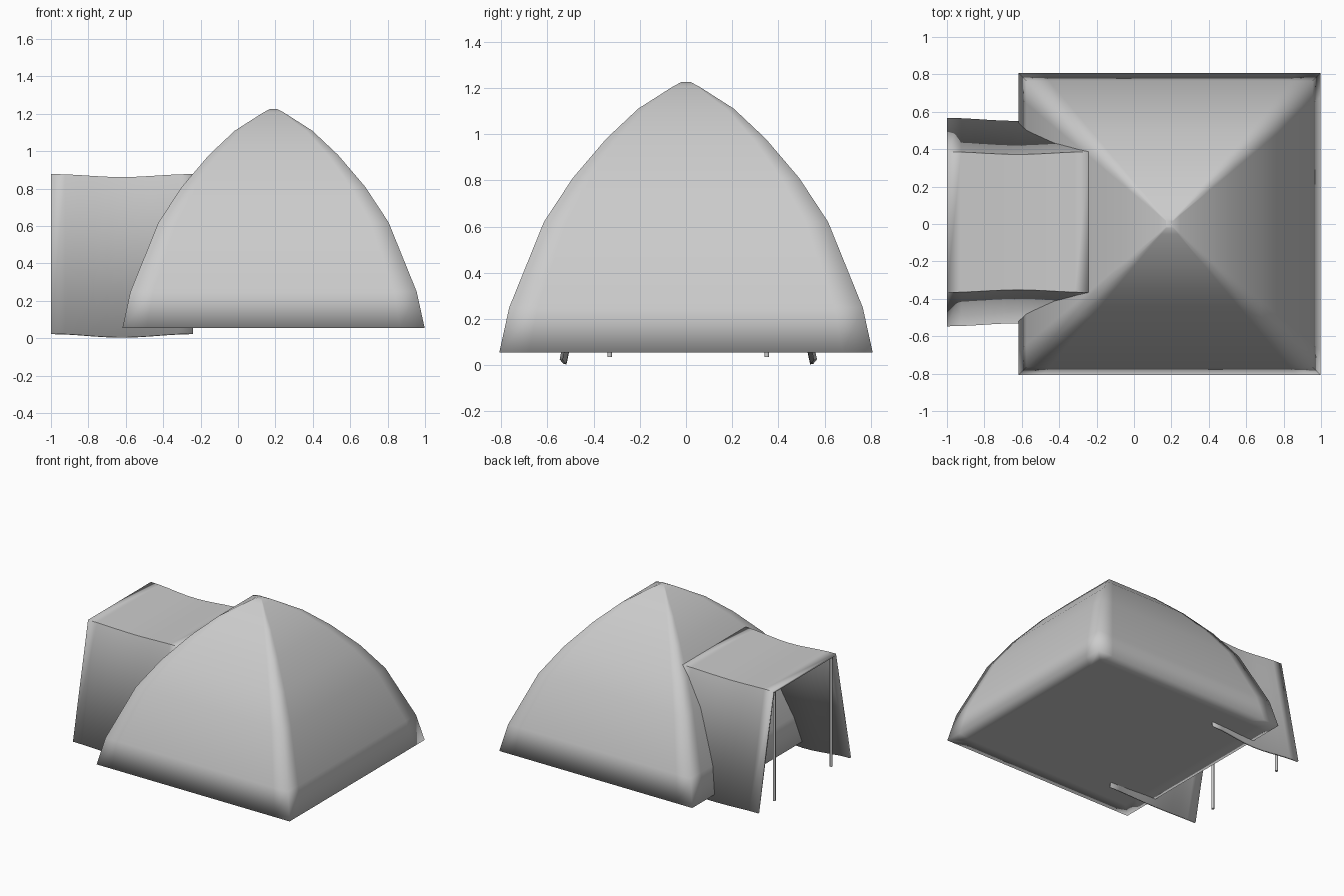
import bpy, bmesh, math

if "Cube" in bpy.data.objects:
    bpy.data.objects.remove(bpy.data.objects["Cube"])

CX = 0.19      # tent centre in x
CY = 0.01      # canopy centre line in y


def make_object(name, bm):
    bmesh.ops.recalc_face_normals(bm, faces=bm.faces)
    mesh = bpy.data.meshes.new(name)
    bm.to_mesh(mesh)
    bm.free()
    obj = bpy.data.objects.new(name, mesh)
    bpy.context.collection.objects.link(obj)
    return obj


def loft(bm, rings, closed):
    rows = [[bm.verts.new(p) for p in ring] for ring in rings]
    n = len(rows[0])
    for a, b in zip(rows, rows[1:]):
        for i in range(n if closed else n - 1):
            j = (i + 1) % n
            bm.faces.new((a[i], a[j], b[j], b[i]))
    return rows


def square_ring(h, z):
    # square with support points close to each corner
    k = 0.84 * h
    pts = []
    for t in range(4):
        c, s = round(math.cos(t * math.pi / 2)), round(math.sin(t * math.pi / 2))
        for x, y in ((h, -k), (h, k), (h, h)):
            pts.append((CX + x * c - y * s, x * s + y * c, z))
    return pts


# Domed tent body with floor, smooth all over
profile = [(0.70, 0.055), (0.808, 0.055), (0.765, 0.25), (0.615, 0.62), (0.49, 0.81),
           (0.345, 0.98), (0.207, 1.11), (0.055, 1.207), (0.02, 1.225)]
bm = bmesh.new()
rows = loft(bm, [square_ring(h, z) for h, z in profile], True)
bm.faces.new(rows[0])
bm.faces.new(rows[-1])
tent = make_object("tent_body", bm)
for p in tent.data.polygons:
    p.use_smooth = True

# Sagging entrance canopy: flat roof and two splayed side flaps
bm = bmesh.new()
sections = []
for i in range(11):
    t = i / 10
    x = -1 + 0.76 * t
    sag = 0.5 - 0.5 * math.cos(2 * math.pi * t)
    top, foot = 0.376 - 0.014 * sag, 0.557 - 0.016 * sag
    zt, zb = 0.878 - 0.016 * sag, 0.025 - 0.019 * sag
    sections.append([(x, CY - foot, zb), (x, CY - top, zt),
                     (x, CY + top, zt), (x, CY + foot, zb)])
loft(bm, sections, False)
canopy = make_object("entrance_canopy", bm)
if max(canopy.data.polygons, key=lambda p: abs(p.normal.z)).normal.z < 0:
    canopy.data.flip_normals()
mod = canopy.modifiers.new("cloth_thickness", 'SOLIDIFY')
mod.thickness = 0.014
mod.offset = -1
mod.use_even_offset = True
bpy.context.view_layer.objects.active = canopy
canopy.select_set(True)
bpy.ops.object.shade_smooth_by_angle(angle=math.radians(30))
canopy.select_set(False)

# Two canopy posts
for side, label in ((-1, "right"), (1, "left")):
    bpy.ops.mesh.primitive_cylinder_add(vertices=12, radius=0.01, depth=0.835,
                                        location=(-0.985, CY + side * 0.34, 0.4525))
    bpy.context.object.name = label + "_canopy_post"
    bpy.ops.object.shade_smooth_by_angle(angle=math.radians(35))
